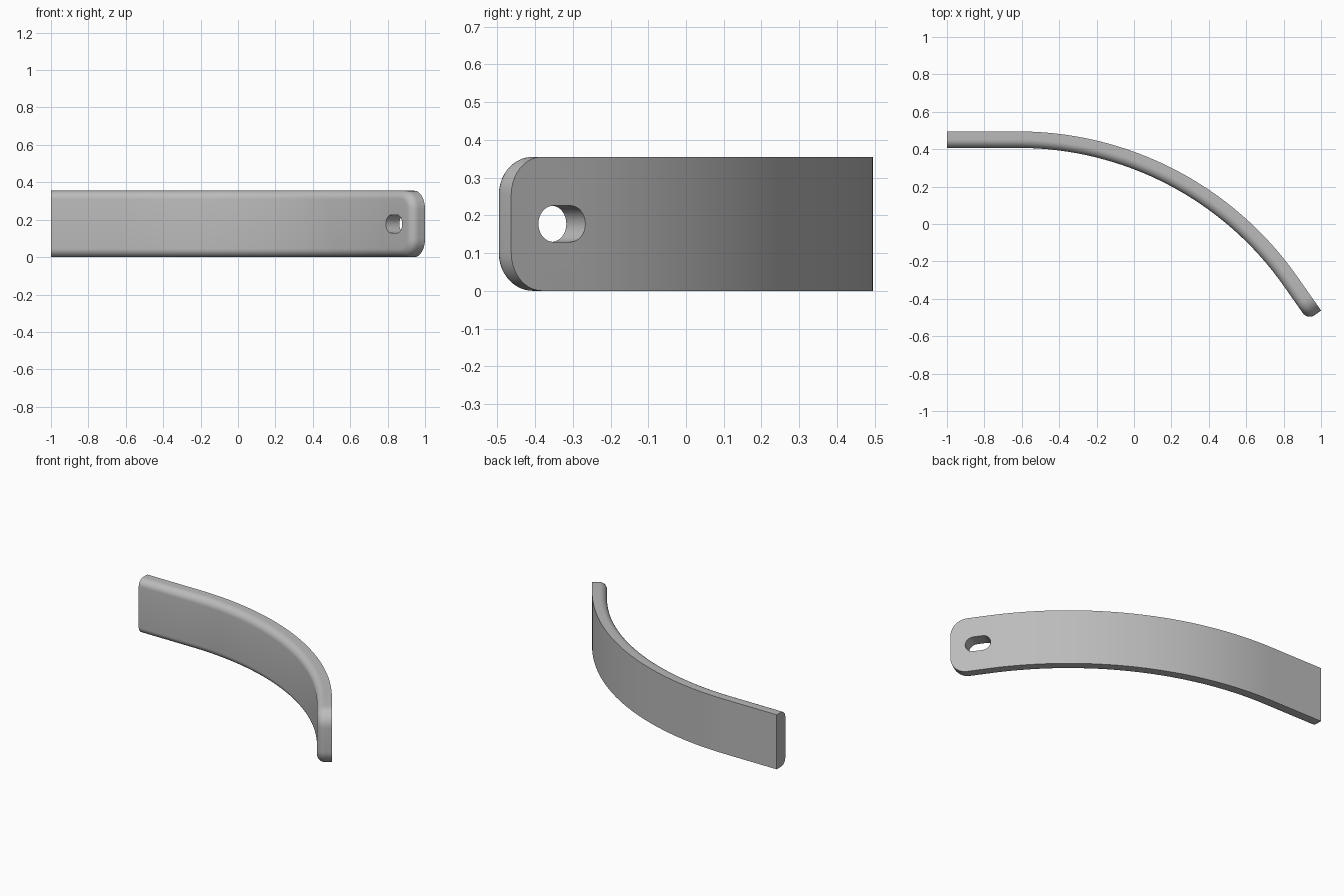
import bpy, bmesh
from math import sin, cos, pi, radians
from mathutils import Vector

if "Cube" in bpy.data.objects:
    bpy.data.objects.remove(bpy.data.objects["Cube"])

HEIGHT, THICK = 0.355, 0.088
FILLET, CORNER = 0.045, 0.1
LEAD, RADIUS, TURN, TAIL = 0.38, 1.824, radians(55), 0.22
ARC = RADIUS * TURN
LENGTH = LEAD + ARC + TAIL


def bend(s, depth, z):
    """Map flat strap coordinates onto the straight-arc-straight path."""
    a = min(max((s - LEAD) / RADIUS, 0), TURN)
    x = -1 + min(s, LEAD) + RADIUS * sin(a)
    y = 0.495 - RADIUS * (1 - cos(a))
    rest = max(s - LEAD - ARC, 0)
    return Vector((x + rest * cos(a) - depth * sin(a),
                   y - rest * sin(a) - depth * cos(a), z))


def loft(name, rings):
    """Skin matching closed rings, cap both ends."""
    bm = bmesh.new()
    loops = [[bm.verts.new(p) for p in ring] for ring in rings]
    for a, b in zip(loops, loops[1:]):
        for i in range(len(a)):
            j = (i + 1) % len(a)
            bm.faces.new((a[i], a[j], b[j], b[i]))
    bm.faces.new(loops[0])
    bm.faces.new(loops[-1])
    return name, bm


def finish(name, bm):
    bmesh.ops.recalc_face_normals(bm, faces=bm.faces)
    mesh = bpy.data.meshes.new(name)
    bm.to_mesh(mesh)
    bm.free()
    obj = bpy.data.objects.new(name, mesh)
    bpy.context.collection.objects.link(obj)
    return obj


def outline(inset, depth, steps=10):
    """Strap outline: square at the start, rounded corners at the far end."""
    r, cx = CORNER - inset, LENGTH - CORNER
    pts = [(0, depth, inset)]
    for cz, start in ((CORNER, -pi / 2), (HEIGHT - CORNER, 0)):
        for i in range(steps + 1):
            a = start + i / steps * pi / 2
            pts.append((cx + r * cos(a), depth, cz + r * sin(a)))
    return pts + [(0, depth, HEIGHT - inset)]


# Strap: flat plate with filleted inner edge, sliced and then bent
rings = [outline(0, 0)]
for k in range(9):
    a = k / 8 * pi / 2
    rings.append(outline(FILLET * (1 - cos(a)), THICK - FILLET + FILLET * sin(a)))
name, bm = loft("curved_strap", rings)
SLICES = 32
for i in range(SLICES + 1):
    bmesh.ops.bisect_plane(bm, geom=bm.verts[:] + bm.edges[:] + bm.faces[:],
                           plane_co=(LEAD + ARC * i / SLICES, 0, 0),
                           plane_no=(1, 0, 0))
for v in bm.verts:
    v.co = bend(*v.co)
strap = finish(name, bm)

# Slot through the straight tail, square to its face
SLOT_R, SLOT_HALF = 0.048, 0.028
centre = LENGTH - 0.164
tangent = Vector((cos(TURN), -sin(TURN), 0))
inward = Vector((-sin(TURN), -cos(TURN), 0))
middle = bend(centre, 0, HEIGHT / 2)


def slot_ring(depth):
    pts = []
    for side in (1, -1):
        for i in range(17):
            a = -pi / 2 + i / 16 * pi
            along = side * (SLOT_HALF + SLOT_R * cos(a))
            pts.append(middle + tangent * along + inward * depth
                       + Vector((0, 0, side * SLOT_R * sin(a))))
    return pts


cutter = finish(*loft("slot_cutter", [slot_ring(-0.05), slot_ring(THICK + 0.05)]))
cutter.hide_render = True
cut = strap.modifiers.new("slot", 'BOOLEAN')
cut.operation, cut.solver, cut.object = 'DIFFERENCE', 'EXACT', cutter
bpy.ops.object.select_all(action='DESELECT')
strap.select_set(True)
bpy.context.view_layer.objects.active = strap
bpy.ops.object.modifier_apply(modifier="slot")
bpy.data.objects.remove(cutter)

# Grey metal
grey = bpy.data.materials.new("grey_metal")
grey.use_nodes = True
colour = (0.5, 0.5, 0.5, 1)
grey.diffuse_color = colour
grey.node_tree.nodes["Principled BSDF"].inputs["Base Color"].default_value = colour
strap.data.materials.clear()
strap.data.materials.append(grey)
bpy.ops.object.shade_smooth_by_angle(angle=radians(30))
